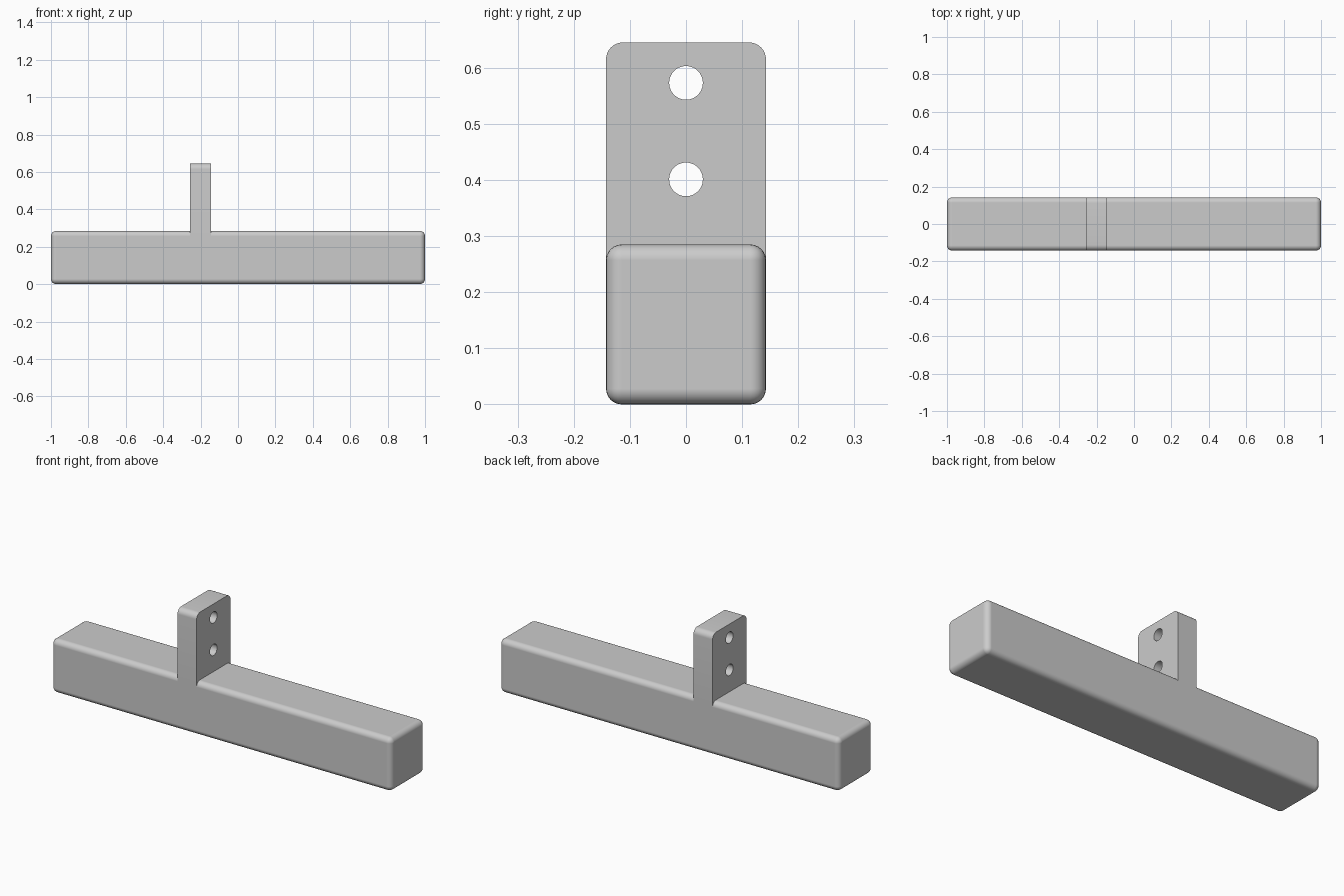
import bpy, bmesh, math

cube = bpy.data.objects.get("Cube")
if cube:
    bpy.data.objects.remove(cube, do_unlink=True)

WIDTH, HEIGHT, ROUND = 0.285, 0.285, 0.028
TAB_X, TAB_THICK, TAB_TOP = -0.2, 0.112, 0.645
HOLE_HEIGHTS, HOLE_RADIUS = (0.401, 0.573), 0.03

grey = bpy.data.materials.new("plain grey")
grey.use_nodes = True
color = (0.6, 0.6, 0.6, 1)
grey.diffuse_color = color
grey.node_tree.nodes["Principled BSDF"].inputs["Base Color"].default_value = color


def box(name, size, center):
    bpy.ops.mesh.primitive_cube_add(size=1, location=center)
    obj = bpy.context.object
    obj.name = name
    obj.scale = size
    bpy.ops.object.transform_apply(location=False, rotation=False, scale=True)
    obj.data.materials.append(grey)
    return obj


def activate(obj):
    bpy.ops.object.select_all(action="DESELECT")
    obj.select_set(True)
    bpy.context.view_layer.objects.active = obj


# Long bar with every edge rounded
bar = box("bar", (2, WIDTH, HEIGHT), (0, 0, HEIGHT / 2))
bpy.ops.object.shade_smooth_by_angle(angle=math.radians(40))
bevel = bar.modifiers.new("rounded edges", "BEVEL")
bevel.width, bevel.segments = ROUND, 6
bevel.harden_normals = True
bpy.ops.object.modifier_apply(modifier=bevel.name)

# Upright tab, flush with the bar's sides, starting below the rounded edge
bottom = HEIGHT - ROUND
tab = box("mounting_tab", (TAB_THICK, WIDTH, TAB_TOP - bottom),
          (TAB_X, 0, (TAB_TOP + bottom) / 2))
bm = bmesh.new()
bm.from_mesh(tab.data)
corners = [e for e in bm.edges
           if all(v.co.z > 0 for v in e.verts)
           and abs(e.verts[0].co.x - e.verts[1].co.x) > TAB_THICK / 2]
bmesh.ops.bevel(bm, geom=corners, offset=0.03, segments=8,
                profile=0.5, affect="EDGES")
bm.to_mesh(tab.data)
bm.free()

# Two bolt holes through the tab
for z in HOLE_HEIGHTS:
    bpy.ops.mesh.primitive_cylinder_add(vertices=48, radius=HOLE_RADIUS, depth=TAB_THICK * 3,
                                        location=(TAB_X, 0, z), rotation=(0, math.pi / 2, 0))
    cutter = bpy.context.object
    cutter.name = "hole_cutter"
    cutter.hide_render = True
    cutter.data.materials.append(grey)
    activate(tab)
    cut = tab.modifiers.new("hole", "BOOLEAN")
    cut.operation, cut.solver, cut.object = "DIFFERENCE", "EXACT", cutter
    bpy.ops.object.modifier_apply(modifier=cut.name)
    bpy.data.objects.remove(cutter, do_unlink=True)

activate(tab)
bpy.ops.object.shade_smooth_by_angle(angle=math.radians(30))
